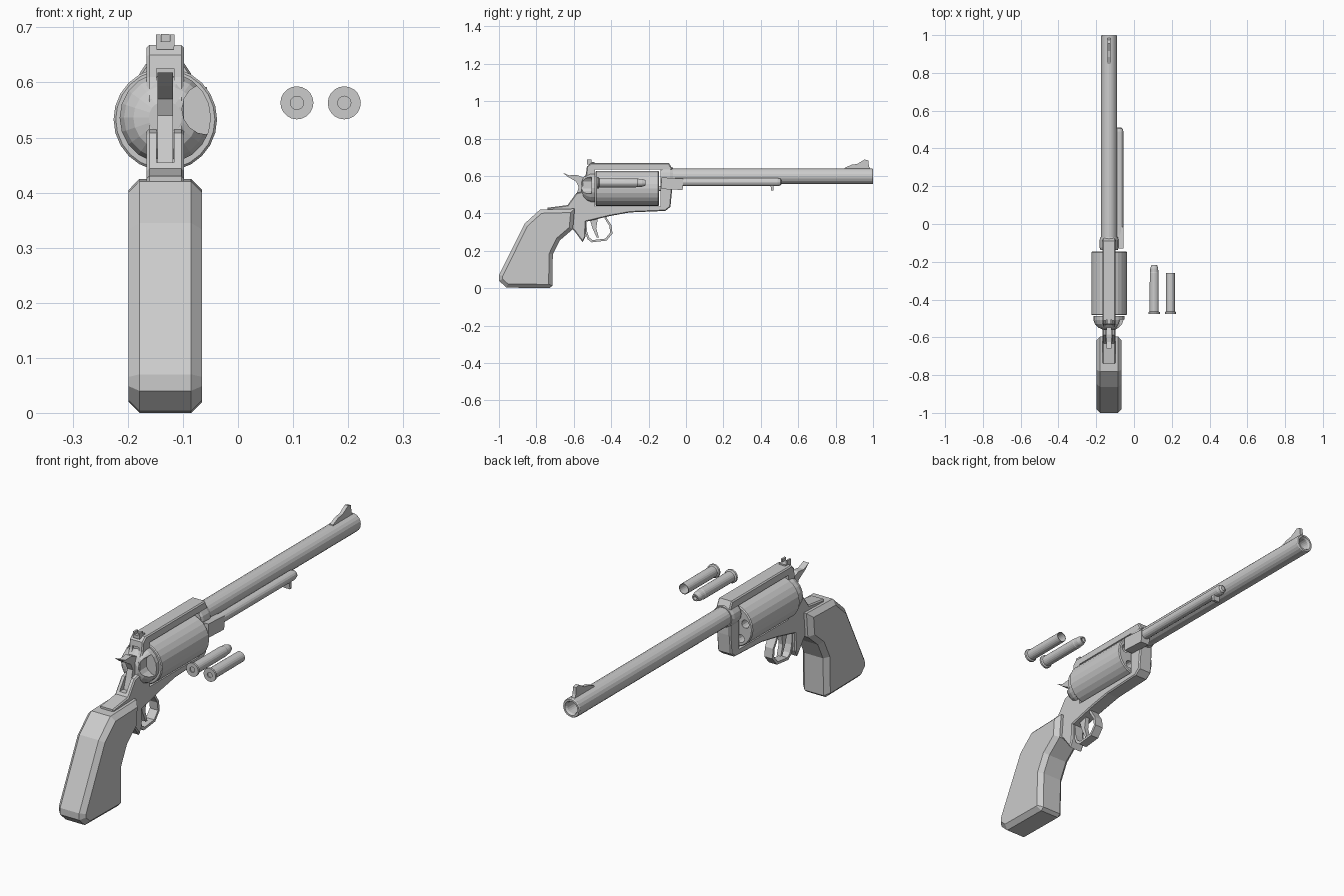
import bpy, bmesh
from math import sin, cos, tau
from mathutils import Vector

CX = -0.132    # centre plane of the revolver
CYL_Z = 0.533  # cylinder axis height


def finish(bm, name):
    bmesh.ops.recalc_face_normals(bm, faces=bm.faces)
    me = bpy.data.meshes.new(name)
    bm.to_mesh(me)
    bm.free()
    ob = bpy.data.objects.new(name, me)
    bpy.context.collection.objects.link(ob)
    return ob


def lathe(name, profile, cx, cz, n=20):
    """Revolve (radius, y) points around an axis running along y."""
    bm = bmesh.new()
    rings = [[bm.verts.new((cx + r * cos(tau * i / n), y, cz + r * sin(tau * i / n)))
              for i in range(n)] for r, y in profile]
    for a, b in zip(rings, rings[1:]):
        for i in range(n):
            j = (i + 1) % n
            bm.faces.new((a[i], a[j], b[j], b[i]))
    bm.faces.new(rings[0])
    bm.faces.new(rings[-1])
    return finish(bm, name)


def plate(name, profile, half, cx=CX, bevel=0):
    """Extrude a (y, z) side profile across x, optionally chamfering both sides."""
    bm = bmesh.new()
    face = bm.faces.new([bm.verts.new((cx - half, y, z)) for y, z in profile])
    new = bmesh.ops.extrude_face_region(bm, geom=[face])["geom"]
    bmesh.ops.translate(bm, verts=[v for v in new if isinstance(v, bmesh.types.BMVert)],
                        vec=(2 * half, 0, 0))
    bmesh.ops.recalc_face_normals(bm, faces=bm.faces)
    if bevel:
        rim = [e for e in bm.edges if abs(e.verts[0].co.x - e.verts[1].co.x) < 1e-5]
        bmesh.ops.bevel(bm, geom=rim, offset=bevel, segments=1, affect='EDGES', profile=0.5)
    return finish(bm, name)


def box(name, x0, x1, y0, y1, z0, z1):
    return plate(name, [(y0, z0), (y1, z0), (y1, z1), (y0, z1)], (x1 - x0) / 2, (x0 + x1) / 2)


def cut(ob, cutter):
    mod = ob.modifiers.new("cut", 'BOOLEAN')
    mod.operation, mod.object, mod.solver = 'DIFFERENCE', cutter, 'EXACT'
    bpy.context.view_layer.objects.active = ob
    bpy.ops.object.modifier_apply(modifier=mod.name)
    bpy.data.objects.remove(cutter)


# Barrel with open bore, and the collar where it enters the frame
lathe("barrel", [(0.024, -0.07), (0.042, -0.07), (0.042, 0.995), (0.039, 1.0),
                 (0.031, 1.0), (0.026, 0.99), (0.026, -0.06)], CX, 0.598, 20)
lathe("barrel_collar", [(0.046, -0.137), (0.05, -0.125), (0.05, -0.085), (0.046, -0.07)],
      CX, 0.598, 16)

# Front sight ramp and blade
plate("front_sight", [(0.845, 0.63), (0.848, 0.643), (0.885, 0.66), (0.915, 0.664),
                      (0.955, 0.688), (0.975, 0.683), (0.978, 0.652), (0.99, 0.63)], 0.008)

# Ejector tube, its base lug and its thumb piece
EX, EZ = -0.078, 0.567
lathe("ejector_tube", [(0.021, -0.13), (0.022, 0.49), (0.018, 0.505), (0.01, 0.511)], EX, EZ, 16)
plate("ejector_lug", [(-0.13, 0.53), (-0.02, 0.525), (-0.015, 0.54), (-0.015, 0.585),
                      (-0.13, 0.592)], 0.022, EX)
plate("ejector_button", [(0.452, 0.55), (0.455, 0.522), (0.468, 0.522), (0.468, 0.55)],
      0.016, EX)

# Frame: one side profile with cylinder window and hammer slot cut out
frame = plate("frame", [
    (-0.075, 0.64), (-0.09, 0.668), (-0.51, 0.668), (-0.53, 0.65), (-0.535, 0.61),
    (-0.555, 0.57), (-0.56, 0.515), (-0.587, 0.508), (-0.633, 0.444), (-0.74, 0.43),
    (-0.74, 0.36), (-0.62, 0.33), (-0.596, 0.305), (-0.553, 0.246), (-0.538, 0.275),
    (-0.535, 0.355), (-0.41, 0.385), (-0.30, 0.405), (-0.11, 0.413), (-0.083, 0.435),
    (-0.075, 0.52)], 0.034, bevel=0.005)
cut(frame, box("window_cutter", CX - 0.1, CX + 0.1, -0.486, -0.137, 0.436, 0.634))
cut(frame, box("slot_cutter", CX - 0.016, CX + 0.016, -0.70, -0.525, 0.455, 0.625))

# Domed recoil shield with loading recess on the right
shield = lathe("recoil_shield", [(0.083, -0.486), (0.083, -0.508), (0.075, -0.53),
                                 (0.058, -0.548), (0.03, -0.56)], CX, CYL_Z + 0.003, 20)
cut(shield, lathe("gate_cutter", [(0.047, -0.60), (0.047, -0.505)], -0.055, 0.552, 16))

# Five-shot cylinder with chamber mouths
cylinder = lathe("cylinder", [(0.09, -0.483), (0.094, -0.479), (0.094, -0.15), (0.09, -0.145)],
                 CX, CYL_Z, 24)
for k in range(5):
    a = tau * (k / 5 + 0.25)
    cut(cylinder, lathe("chamber_cutter", [(0.018, -0.22), (0.018, -0.12)],
                        CX + 0.063 * cos(a), CYL_Z + 0.063 * sin(a), 12))
lathe("cylinder_pin", [(0.014, -0.16), (0.014, -0.12)], CX, CYL_Z, 12)

# Rear sight: base leaf with two posts
box("rear_sight_base", CX - 0.016, CX + 0.016, -0.53, -0.49, 0.66, 0.674)
for s in (-1, 1):
    x = CX + s * 0.0125
    box("rear_sight_post", x - 0.004, x + 0.004, -0.53, -0.505, 0.665, 0.687)

# Hammer with curved spur
plate("hammer", [(-0.66, 0.618), (-0.625, 0.603), (-0.585, 0.606), (-0.545, 0.59),
                 (-0.52, 0.58), (-0.52, 0.45), (-0.60, 0.45), (-0.585, 0.50),
                 (-0.574, 0.54), (-0.588, 0.57), (-0.63, 0.594)], 0.014)

# Trigger guard band and trigger
loop = [(-0.545, 0.36), (-0.54, 0.30), (-0.527, 0.262), (-0.505, 0.245), (-0.425, 0.254),
        (-0.393, 0.292), (-0.398, 0.335), (-0.43, 0.385)]
mid = Vector((-0.47, 0.32))
inner = [tuple(mid + (Vector(p) - mid) * 0.84) for p in reversed(loop)]
plate("trigger_guard", loop + inner, 0.02)
plate("trigger", [(-0.515, 0.37), (-0.50, 0.32), (-0.478, 0.272), (-0.466, 0.272),
                  (-0.48, 0.32), (-0.47, 0.38)], 0.01)

# Grip
plate("grip", [(-0.78, 0.42), (-0.863, 0.345), (-1.0, 0.07), (-1.0, 0.04), (-0.96, 0.003),
               (-0.73, 0.0), (-0.715, 0.012), (-0.712, 0.18), (-0.675, 0.255),
               (-0.605, 0.315), (-0.595, 0.425)], 0.067, bevel=0.02)

# Loose cartridges: one loaded, one empty case
base = [(0.01, -0.471), (0.012, -0.471), (0.012, -0.476), (0.03, -0.476), (0.03, -0.467),
        (0.024, -0.463), (0.0235, -0.26)]
lathe("loaded_cartridge", base + [(0.022, -0.255), (0.021, -0.235), (0.015, -0.217),
                                  (0.009, -0.217), (0.007, -0.23)], 0.107, 0.563, 20)
lathe("empty_case", base + [(0.021, -0.26), (0.021, -0.46)], 0.193, 0.563, 20)
